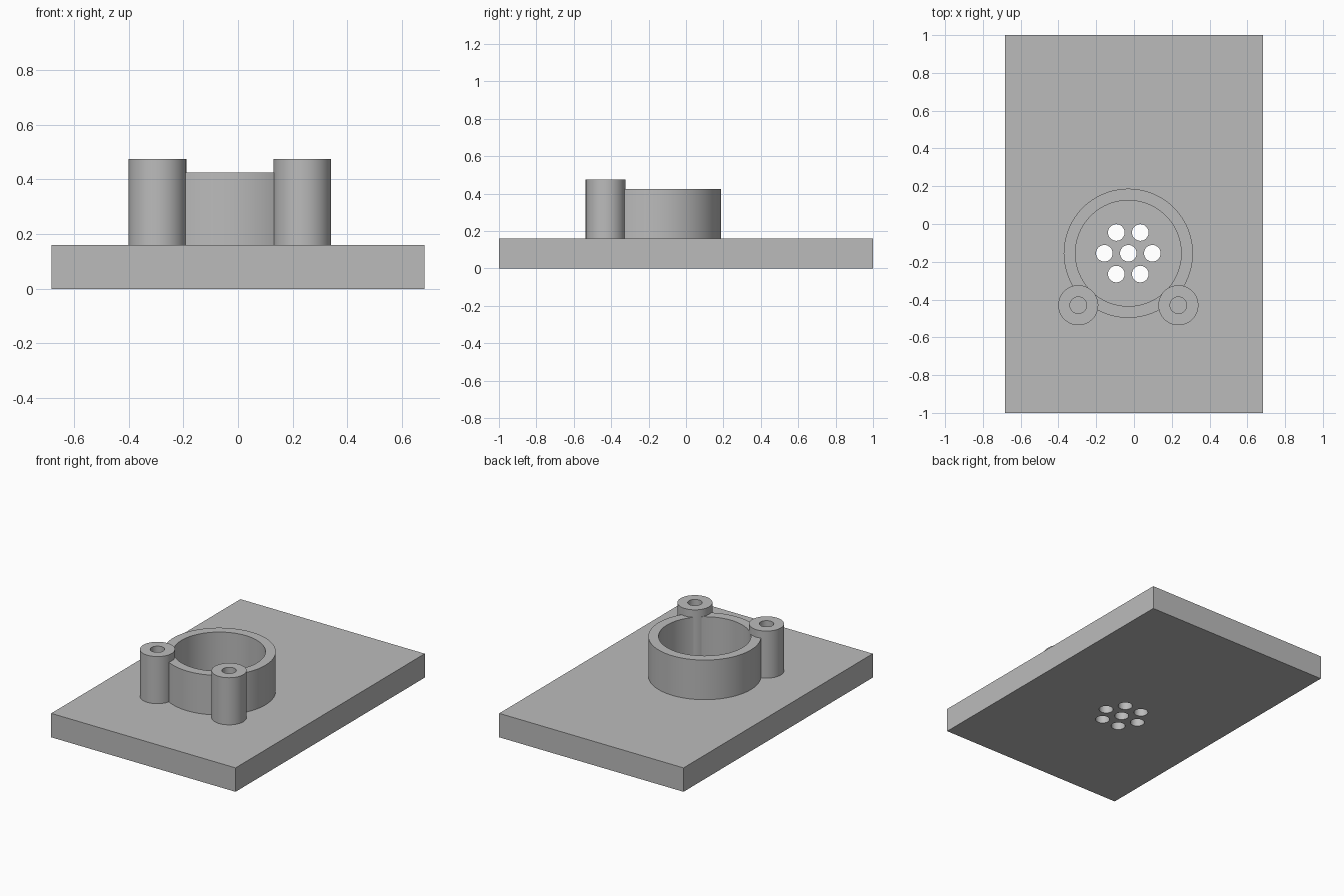
import bpy
import math

cube = bpy.data.objects.get("Cube")
if cube:
    bpy.data.objects.remove(cube, do_unlink=True)

# Single plain grey material
grey = bpy.data.materials.new("plain_grey")
grey.use_nodes = True
COLOUR = (0.5, 0.5, 0.5, 1)
grey.diffuse_color = COLOUR
grey.node_tree.nodes["Principled BSDF"].inputs["Base Color"].default_value = COLOUR

PLATE_TOP = 0.16
CX, CY = -0.03, -0.155
POST_X, POST_Y, POST_R, POST_TOP = 0.265, -0.43, 0.106, 0.475
RING_TOP = 0.425
HOLE_R, HOLE_PITCH = 0.044, 0.127


def cylinder(name, x, y, radius, bottom, top, sides=64):
    bpy.ops.mesh.primitive_cylinder_add(
        vertices=sides, radius=radius, depth=top - bottom,
        location=(x, y, (bottom + top) / 2))
    obj = bpy.context.object
    obj.name = name
    obj.data.materials.append(grey)
    return obj


def cut(obj, cutter):
    """Subtract the cutter from the part, then discard the cutter."""
    mod = obj.modifiers.new("cut", 'BOOLEAN')
    mod.operation = 'DIFFERENCE'
    mod.solver = 'EXACT'
    mod.object = cutter
    bpy.context.view_layer.objects.active = obj
    bpy.ops.object.modifier_apply(modifier=mod.name)
    bpy.data.objects.remove(cutter, do_unlink=True)


def smooth(obj):
    bpy.ops.object.select_all(action='DESELECT')
    obj.select_set(True)
    bpy.context.view_layer.objects.active = obj
    bpy.ops.object.shade_smooth_by_angle(angle=math.radians(30))


# Base plate with a hexagonal cluster of through holes
bpy.ops.mesh.primitive_cube_add(size=1, location=(0, 0, PLATE_TOP / 2))
plate = bpy.context.object
plate.name = "base_plate"
plate.scale = (1.364, 2, PLATE_TOP)
bpy.ops.object.transform_apply(location=False, rotation=False, scale=True)
plate.data.materials.append(grey)
centres = [(CX, CY)]
for i in range(6):
    a = i * math.pi / 3
    centres.append((CX + HOLE_PITCH * math.cos(a), CY + HOLE_PITCH * math.sin(a)))
for x, y in centres:
    cut(plate, cylinder("hole_cutter", x, y, HOLE_R, -0.1, PLATE_TOP + 0.1, 32))
smooth(plate)

# Round open wall around the holes
ring = cylinder("round_wall", CX, CY, 0.342, PLATE_TOP, RING_TOP, 96)
cut(ring, cylinder("bore_cutter", CX, CY, 0.28, PLATE_TOP - 0.1, RING_TOP + 0.1, 96))

# Two screw posts, each notched into the wall and bored from the top
for name, side in (("left_post", 1), ("right_post", -1)):
    x = CX + side * POST_X
    cut(ring, cylinder("notch_cutter", x, POST_Y, POST_R - 0.01,
                       PLATE_TOP - 0.1, POST_TOP + 0.1))
    post = cylinder(name, x, POST_Y, POST_R, PLATE_TOP, POST_TOP)
    cut(post, cylinder("screw_cutter", x, POST_Y, HOLE_R,
                       PLATE_TOP - 0.1, POST_TOP + 0.1, 32))
    smooth(post)
smooth(ring)
